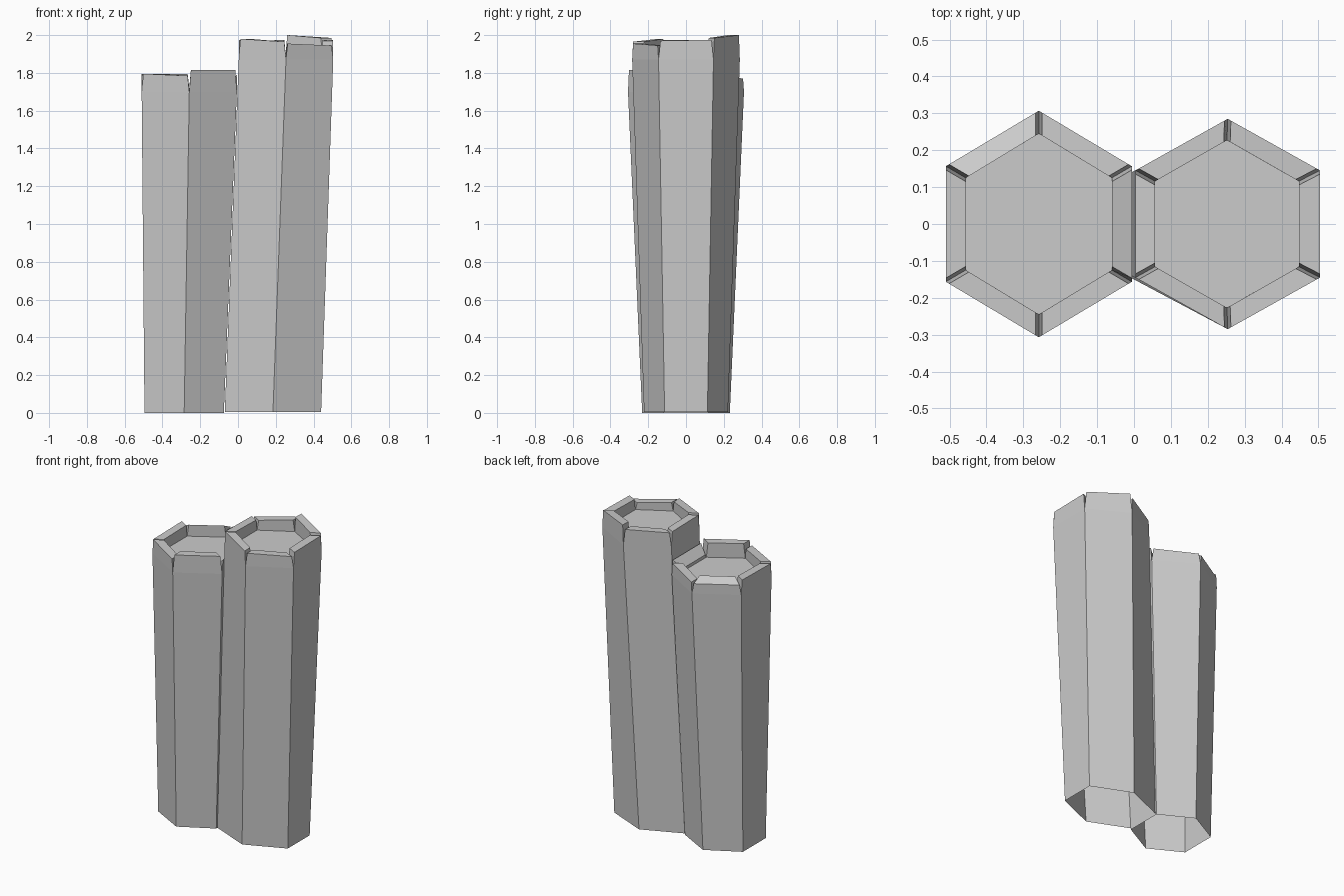
import bpy
from mathutils import Vector

if "Cube" in bpy.data.objects:
    bpy.data.objects.remove(bpy.data.objects["Cube"])

# Direction pattern of a pointy hexagon: front, then counter-clockwise
HEX = [(0, -1), (1, -0.51), (1, 0.51), (0, 1), (-1, 0.51), (-1, -0.51)]


def ring(cx, rx, ry, z):
    return [Vector((cx + x * rx, y * ry, z)) for x, y in HEX]


def column(name, bottom, top, inner, notch_z, floor_z, rims):
    """Open-bottomed tapered hexagonal pillar with a broken raised rim.
    rims: per side (start height, end height, inner edge drop)."""
    verts, faces = [], []

    def face(*pts):
        i = len(verts)
        verts.extend(pts)
        faces.append(list(range(i, i + len(pts))))

    base = ring(*bottom)
    outer = ring(*top, notch_z)
    inn = ring(*inner, floor_z)
    face(*inn)                                   # sunken floor
    for i, (h0, h1, drop) in enumerate(rims):
        j = (i + 1) % 6
        a, b, c, d = outer[i], outer[j], inn[j], inn[i]
        along = (b - a).normalized() * 0.01

        def lift(p, off, z):
            q = p + off
            q.z = z
            return q
        # slab top corners, pulled in a little to leave corner notches
        ta, tb = lift(a, along, h0), lift(b, -along, h1)
        tc, td = lift(c, -along, h1 - drop), lift(d, along, h0 - drop)
        face(base[i], base[j], b, a)             # pillar side
        face(a, b, tb, ta)                       # slab outside
        face(ta, tb, tc, td)                     # slab top
        face(c, d, td, tc)                       # slab inside
        face(b, c, tc, tb)                       # slab ends
        face(d, a, ta, td)
    mesh = bpy.data.meshes.new(name)
    mesh.from_pydata([tuple(v) for v in verts], [], faces)
    obj = bpy.data.objects.new(name, mesh)
    bpy.context.collection.objects.link(obj)

    # weld shared corners
    import bmesh
    bm = bmesh.new()
    bm.from_mesh(mesh)
    bmesh.ops.remove_doubles(bm, verts=bm.verts, dist=0.0005)
    bmesh.ops.recalc_face_normals(bm, faces=bm.faces)
    bm.to_mesh(mesh)
    bm.free()
    return obj


# Sides run: front-right, right, back-right, back-left, left, front-left
column("short_pillar", (-0.285, 0.21, 0.232, 0.0), (-0.258, 0.252, 0.307),
       (-0.258, 0.198, 0.245), 1.70, 1.72,
       [(1.815, 1.815, 0), (1.79, 1.79, 0.05), (1.78, 1.77, 0),
        (1.765, 1.765, -0.03), (1.795, 1.79, 0), (1.795, 1.785, 0)])

column("tall_pillar", (0.185, 0.255, 0.222, 0.005), (0.254, 0.25, 0.285),
       (0.252, 0.195, 0.227), 1.87, 1.90,
       [(1.955, 1.945, 0), (1.97, 1.975, 0), (1.985, 2.0, 0),
        (1.975, 1.965, 0), (1.97, 1.975, 0), (1.98, 1.965, 0)])
